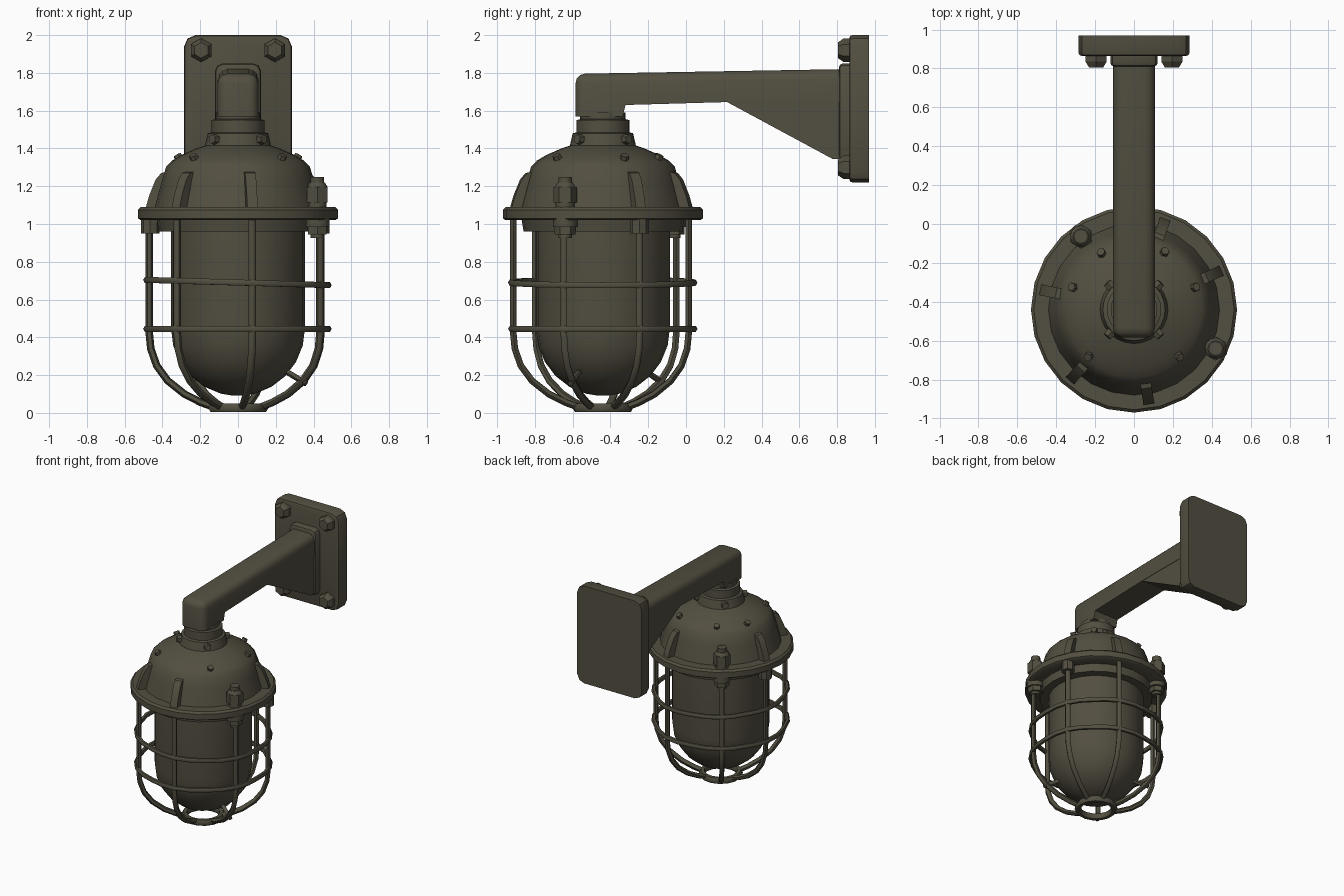
import bpy, bmesh, math
from mathutils import Vector, Matrix

if "Cube" in bpy.data.objects:
    bpy.data.objects.remove(bpy.data.objects["Cube"])

AX = Vector((0, -0.44, 0))                       # lamp axis
SPOKES = [24, 71, 126, 168, 228, 279, 334.5]     # cage wires / ribs
BOLTS = [126, 334.5]                             # clamp bolts

mat = bpy.data.materials.new("dark olive metal")
mat.diffuse_color = (0.085, 0.077, 0.052, 1)
mat.use_nodes = True
mat.node_tree.nodes["Principled BSDF"].inputs["Base Color"].default_value = mat.diffuse_color


def polar(r, deg, z):
    a = math.radians(deg)
    return AX + Vector((r * math.cos(a), r * math.sin(a), z))


def finish(name, bm, angle=35):
    bmesh.ops.recalc_face_normals(bm, faces=bm.faces[:])
    me = bpy.data.meshes.new(name)
    bm.to_mesh(me)
    bm.free()
    ob = bpy.data.objects.new(name, me)
    bpy.context.collection.objects.link(ob)
    me.materials.append(mat)
    smooth(ob, angle)
    return ob


def smooth(ob, angle=35):
    bpy.ops.object.select_all(action='DESELECT')
    ob.select_set(True)
    bpy.context.view_layer.objects.active = ob
    bpy.ops.object.shade_smooth_by_angle(angle=math.radians(angle))


def lathe(name, profile, n=24):
    bm = bmesh.new()
    rings = [[bm.verts.new(polar(r, 360 * i / n, z)) for i in range(n)] for r, z in profile]
    for a, b in zip(rings, rings[1:]):
        for i in range(n):
            j = (i + 1) % n
            bm.faces.new((a[i], a[j], b[j], b[i]))
    bm.faces.new(rings[0])
    bm.faces.new(rings[-1])
    return finish(name, bm)


def prism(bm, pts, offset):
    """Closed polygon extruded along offset."""
    f = bm.faces.new([bm.verts.new(p) for p in pts])
    g = bmesh.ops.extrude_face_region(bm, geom=[f])
    bmesh.ops.translate(bm, vec=offset, verts=[v for v in g['geom'] if isinstance(v, bmesh.types.BMVert)])


def stud(bm, base, direction, r1, r2, h, n=6):
    """Cylinder or tapered hex head starting at base."""
    d = Vector(direction).normalized()
    m = Matrix.Translation(Vector(base) + d * h / 2) @ d.to_track_quat('Z', 'Y').to_matrix().to_4x4()
    bmesh.ops.create_cone(bm, cap_ends=True, segments=n, radius1=r1, radius2=r2, depth=h, matrix=m)


def tubes(name, paths, r=0.02):
    cu = bpy.data.curves.new(name, 'CURVE')
    cu.dimensions = '3D'
    cu.bevel_depth = r
    cu.bevel_resolution = 1
    cu.use_fill_caps = True
    for pts, cyclic in paths:
        sp = cu.splines.new('POLY')
        sp.points.add(len(pts) - 1)
        for p, co in zip(sp.points, pts):
            p.co = (*co, 1)
        sp.use_cyclic_u = cyclic
    cu.materials.append(mat)
    ob = bpy.data.objects.new(name, cu)
    bpy.context.collection.objects.link(ob)
    bpy.ops.object.select_all(action='DESELECT')
    ob.select_set(True)
    bpy.context.view_layer.objects.active = ob
    bpy.ops.object.convert(target='MESH')
    smooth(bpy.context.view_layer.objects.active, 60)


# Housing: collar, dome, flange and lower rim
lathe("housing", [(0.12, 1.59), (0.12, 1.555), (0.14, 1.55), (0.14, 1.485), (0.16, 1.48), (0.175, 1.415),
                  (0.22, 1.40), (0.30, 1.365), (0.35, 1.335), (0.38, 1.305), (0.405, 1.22), (0.44, 1.09),
                  (0.515, 1.09), (0.53, 1.075), (0.53, 1.03), (0.515, 1.02), (0.43, 1.02), (0.42, 0.96), (0.3, 0.96)])

# Glass jar
glass = [(0.355, 0.98), (0.355, 0.45)]
glass += [(0.355 * math.cos(a), 0.45 - 0.36 * math.sin(a)) for a in [math.radians(d) for d in (15, 30, 45, 60, 75, 86)]]
lathe("glass_jar", glass)

# Ribs on the dome
bm = bmesh.new()
for s in SPOKES:
    if s not in BOLTS:
        side = polar(1, s + 90, 0) - AX
        prof = [(0.36, 1.28), (0.41, 1.27), (0.44, 1.235), (0.475, 1.15), (0.495, 1.08), (0.36, 1.08)]
        prism(bm, [polar(r, s, z) - side * 0.028 for r, z in prof], side * 0.056)
bmesh.ops.recalc_face_normals(bm, faces=bm.faces[:])
finish("dome_ribs", bm)

# Clamp bolts through the flange, and lugs below it
bm = bmesh.new()
up, down = (0, 0, 1), (0, 0, -1)
for s in BOLTS:
    stud(bm, polar(0.465, s, 1.08), up, 0.05, 0.05, 0.04, 12)
    stud(bm, polar(0.465, s, 1.115), up, 0.062, 0.062, 0.08)
    stud(bm, polar(0.465, s, 1.195), up, 0.055, 0.04, 0.025, 12)
    stud(bm, polar(0.465, s, 1.2), up, 0.036, 0.036, 0.05, 12)
    stud(bm, polar(0.465, s, 1.03), down, 0.065, 0.065, 0.045, 12)
    stud(bm, polar(0.465, s, 0.99), down, 0.056, 0.056, 0.045)
    stud(bm, polar(0.465, s, 0.95), down, 0.036, 0.036, 0.025, 12)
for s in (24, 168):
    stud(bm, polar(0.475, s, 1.03), down, 0.05, 0.05, 0.08, 8)
finish("clamp_bolts", bm)

# Small screws on dome and collar
bm = bmesh.new()
for s in (20, 62, 120, 160, 226, 314):
    d = polar(0.5, s, 0.85) - AX
    stud(bm, polar(0.325, s, 1.335), d, 0.025, 0.022, 0.035)
for s in (45, 135, 225, 315):
    stud(bm, polar(0.15, s, 1.445), polar(1, s, 0.1) - AX, 0.03, 0.025, 0.045)
finish("housing_screws", bm)

# Cage wires, hoops and bottom ring
side = [(0.48, 1.03), (0.48, 0.42), (0.472, 0.34), (0.44, 0.25), (0.38, 0.17), (0.29, 0.10), (0.2, 0.055), (0.13, 0.03)]
tubes("cage_wires", [([polar(r, s, z) for r, z in side], False) for s in SPOKES])
hoop = []
for i, s in enumerate(SPOKES):
    nxt = SPOKES[(i + 1) % 7] + (360 if i == 6 else 0)
    for k, r in ((0, 0.49), (0.25, 0.485), (0.5, 0.478), (0.75, 0.485)):
        hoop.append((r, s + (nxt - s) * k))
tubes("cage_hoops", [([polar(r, a, z - tilt * math.cos(math.radians(a))) for r, a in hoop], True)
                     for z, tilt in ((0.69, 0.014), (0.445, 0.0))], 0.018)
tubes("cage_bottom_ring", [([polar(0.135, a, 0.026) for a in range(0, 360, 24)], True)], 0.026)
tubes("cage_spacers", [([polar(0.40, s, 0.155), polar(0.29, s, 0.215)], False) for s in BOLTS], 0.016)

# Bracket arm with rounded elbow
bm = bmesh.new()
prof = [(-0.585, 1.57), (-0.585, 1.795), (0.85, 1.82), (0.85, 1.645), (0.2, 1.645), (-0.32, 1.63), (-0.335, 1.57)]
prism(bm, [Vector((-0.108, y, z)) for y, z in prof], Vector((0.216, 0, 0)))
bmesh.ops.recalc_face_normals(bm, faces=bm.faces[:])
edges = []
for e in bm.edges:
    c = (e.verts[0].co + e.verts[1].co) / 2
    if c.y < 0.8 and (c.z > 1.78 or (c.y < -0.58 and c.z > 1.6)):
        edges.append(e)
bmesh.ops.bevel(bm, geom=edges, offset=0.05, segments=3, profile=0.5, affect='EDGES')
finish("bracket_arm", bm, 40)

# Gusset under the arm
bm = bmesh.new()
prof = [(0.2, 1.655), (0.85, 1.655), (0.85, 1.345), (0.775, 1.345)]
prism(bm, [Vector((-0.105, y, z)) for y, z in prof], Vector((0.21, 0, 0)))
finish("gusset", bm)


def plate(name, hw, z0, z1, y0, y1, c, bev):
    """Upright plate with cut corners and a bevelled front rim."""
    k = c * 0.3
    half = [(hw - c, z0), (hw - k, z0 + k), (hw, z0 + c), (hw, z1 - c), (hw - k, z1 - k), (hw - c, z1)]
    pts = half + [(-x, z) for x, z in reversed(half)]
    bm = bmesh.new()
    prism(bm, [Vector((x, y1, z)) for x, z in pts], Vector((0, y0 - y1, 0)))
    rim = [e for e in bm.edges if all(abs(v.co.y - y0) < 1e-4 for v in e.verts)]
    bmesh.ops.bevel(bm, geom=rim, offset=bev, segments=2, profile=0.5, affect='EDGES')
    finish(name, bm, 40)


# Wall plate and raised pad
plate("wall_plate", 0.285, 1.22, 2.0, 0.865, 0.97, 0.06, 0.015)
plate("mounting_pad", 0.122, 1.32, 1.85, 0.81, 0.88, 0.04, 0.02)

# Wall bolts
bm = bmesh.new()
for x in (-0.195, 0.195):
    for z in (1.92, 1.3):
        stud(bm, (x, 0.88, z), (0, -1, 0), 0.063, 0.063, 0.045)
        stud(bm, (x, 0.835, z), (0, -1, 0), 0.063, 0.042, 0.03)
finish("wall_bolts", bm)
